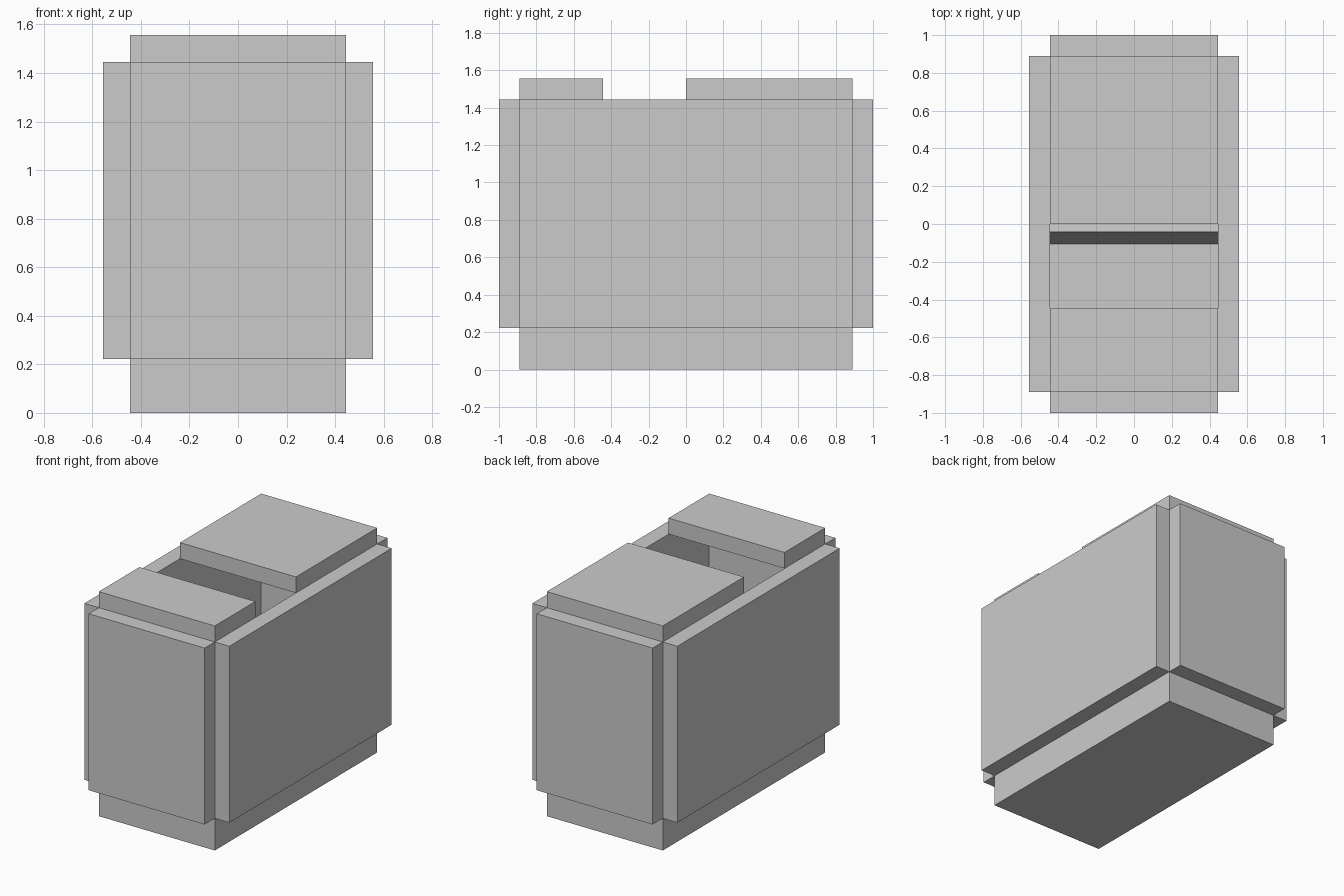
import bpy
from math import radians

if "Cube" in bpy.data.objects:
    bpy.data.objects.remove(bpy.data.objects["Cube"])

U = 1 / 9  # modelling grid: all panels are one unit thick


def box(name, x, y, z):
    """Axis-aligned box from (min, max) ranges given in grid units."""
    bpy.ops.mesh.primitive_cube_add(size=1)
    ob = bpy.context.object
    ob.name = name
    ob.location = [(a + b) / 2 * U for a, b in (x, y, z)]
    ob.scale = [(b - a) * U for a, b in (x, y, z)]
    return ob


# Solid base
box("base", (-4, 4), (-8, 8), (0, 2))

# Four wall panels around a hollow interior
for name, s in (("left_wall", -1), ("right_wall", 1)):
    box(name, sorted((4 * s, 5 * s)), (-8, 8), (2, 13))
for name, s in (("front_wall", -1), ("back_wall", 1)):
    box(name, (-4, 4), sorted((8 * s, 9 * s)), (2, 13))

# Two lid panels with an open gap between them
box("front_lid", (-4, 4), (-8, -4), (13, 14))
box("back_lid", (-4, 4), (0, 8), (13, 14))

# Slightly leaning divider standing on the floor inside
divider = box("inner_divider", (-4, 4), (-0.5, 0.5), (2, 8.66))
divider.location = (0, -0.019, 0.586)
divider.rotation_euler.x = radians(-5)
